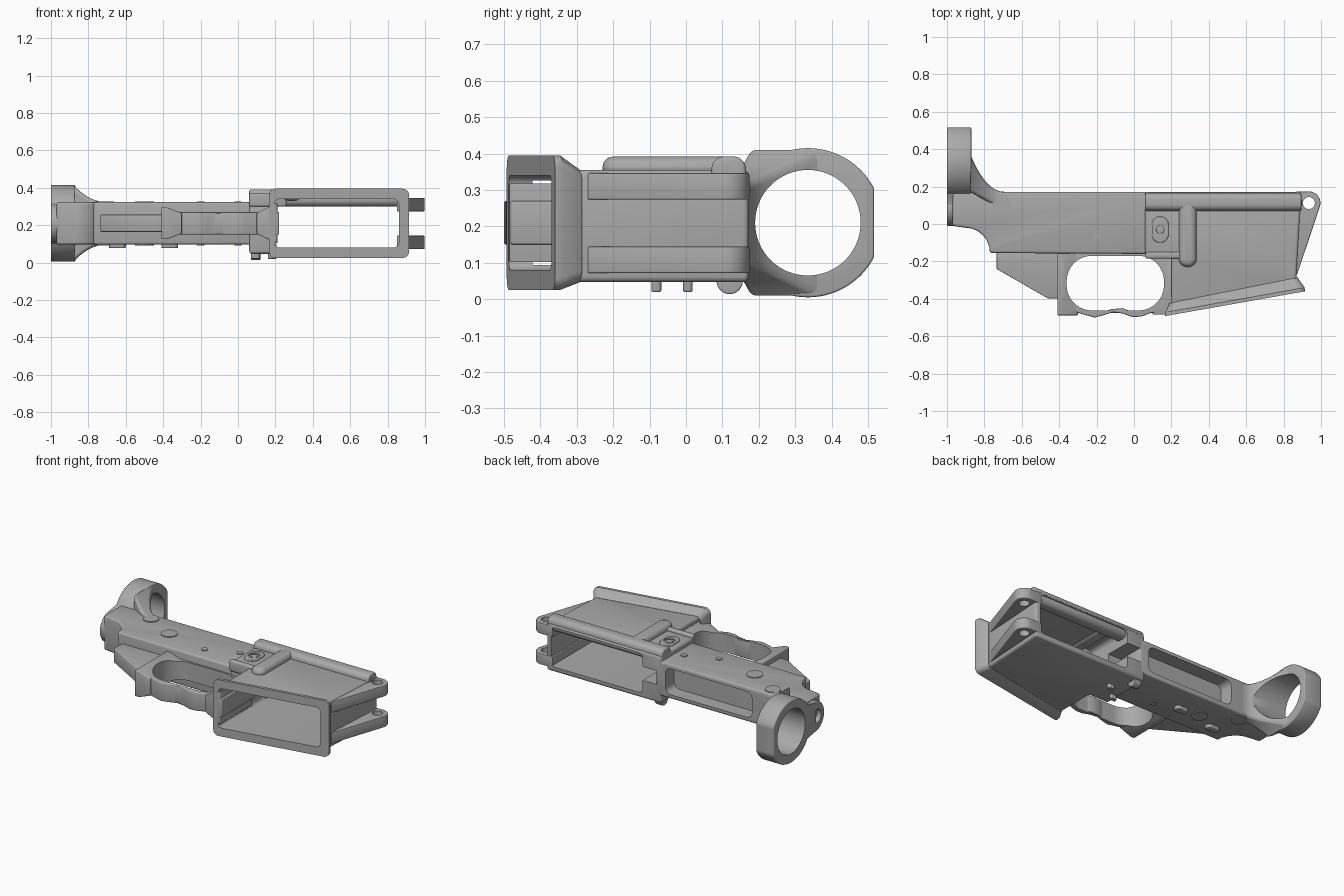
import bpy, bmesh
from math import cos, sin, pi

cube = bpy.data.objects.get("Cube")
if cube:
    bpy.data.objects.remove(cube, do_unlink=True)

grey = bpy.data.materials.new("matte grey")
grey.use_nodes = True
grey.diffuse_color = (0.4, 0.4, 0.4, 1)
grey.node_tree.nodes["Principled BSDF"].inputs["Base Color"].default_value = (0.4, 0.4, 0.4, 1)

MID = 0.21  # height of the mirror plane


# --- helpers ---
def apply(ob, mod):
    bpy.context.view_layer.objects.active = ob
    bpy.ops.object.modifier_apply(modifier=mod.name)


def loft(name, rings):
    """Skin closed rings of equal point count and cap the ends."""
    bm = bmesh.new()
    loops = [[bm.verts.new(p) for p in ring] for ring in rings]
    n = len(loops[0])
    for a, b in zip(loops, loops[1:]):
        for i in range(n):
            j = (i + 1) % n
            bm.faces.new((a[i], a[j], b[j], b[i]))
    bm.faces.new(loops[0])
    bm.faces.new(loops[-1])
    bmesh.ops.recalc_face_normals(bm, faces=bm.faces)
    mesh = bpy.data.meshes.new(name)
    bm.to_mesh(mesh)
    bm.free()
    mesh.materials.append(grey)
    ob = bpy.data.objects.new(name, mesh)
    bpy.context.collection.objects.link(ob)
    return ob


def prism(name, pts, lo, hi, axis="z", bevel=0):
    """Extrude a profile along an axis, with optionally rounded edges."""
    place = {"x": lambda u, v, w: (w, u, v),
             "y": lambda u, v, w: (u, w, v),
             "z": lambda u, v, w: (u, v, w)}[axis]
    ob = loft(name, [[place(u, v, w) for u, v in pts] for w in (lo, hi)])
    if bevel:
        mod = ob.modifiers.new("round", "BEVEL")
        mod.width, mod.segments, mod.angle_limit = bevel, 3, 0.7
        apply(ob, mod)
    return ob


def arc(u, v, r, start=0, end=2 * pi, n=48):
    full = abs(end - start) > 6.2
    steps = n if full else n - 1
    return [(u + r * cos(start + (end - start) * i / steps),
             v + r * sin(start + (end - start) * i / steps)) for i in range(n)]


def rounded(u0, u1, v0, v1, r, n=8):
    pts = []
    for k, (u, v) in enumerate([(u1 - r, v1 - r), (u0 + r, v1 - r),
                                (u0 + r, v0 + r), (u1 - r, v0 + r)]):
        pts += arc(u, v, r, k * pi / 2, (k + 1) * pi / 2, n)
    return pts


def cut(targets, cutter):
    cutter.hide_render = True
    for ob in targets:
        mod = ob.modifiers.new("cut", "BOOLEAN")
        mod.operation, mod.solver, mod.object = "DIFFERENCE", "EXACT", cutter
        apply(ob, mod)
    bpy.data.objects.remove(cutter, do_unlink=True)


# --- main body with curved underside at the rear ---
under = [(-0.9 + 0.13 * sin(t * pi / 12), -0.155 + 0.135 * cos(t * pi / 12)) for t in range(7)]
body = prism("main_body", [(0.1, 0.172), (-0.97, 0.172), (-0.97, -0.01)] + under
             + [(0.1, -0.16)], 0.097, 0.323, bevel=0.012)

# --- rear ring, its lower lobe and the flared web ahead of it ---
ring_pts = [(min(y, 0.517), z) for y, z in arc(0.335, MID, 0.205, n=80)]
ring = prism("rear_ring", ring_pts, -1, -0.87, "x", 0.006)
neck = prism("ring_neck", [(0.08, 0.115), (0.17, 0.1), (0.25, 0.025), (0.32, 0.01),
                           (0.32, 0.41), (0.25, 0.395), (0.17, 0.32), (0.08, 0.305)],
             -1, -0.87, "x")
lobe = prism("lower_lobe", arc(0.09, MID, 0.1), -1, -0.85, "x", 0.006)
sections = []
for i in range(11):
    t = i / 10
    ease = (1 - t) ** 2.2
    half = 0.112 + 0.088 * ease
    top = 0.172 + 0.2 * ease
    low = 0.17 - 0.1 * t
    sections.append([(-0.875 + 0.185 * t, y, z) for y, z in
                     rounded(low, top, MID - half, MID + half, 0.024)])
web = loft("flared_web", sections)
cut([ring, neck, web], prism("bore_cutter", arc(0.335, MID, 0.145, n=64), -1.1, -0.6, "x"))
cut([lobe], prism("lobe_dimple_cutter", arc(0.07, MID, 0.045), -1.1, -0.96, "x"))

# --- shallow top recess ---
cut([body], prism("recess_cutter", rounded(-0.6, 0.03, 0.125, 0.295, 0.04), 0.08, 0.3, "y"))

# --- front housing, open top to bottom ---
housing = prism("front_housing", [(0.06, 0.172), (0.895, 0.172), (0.87, -0.25), (0.865, -0.345),
                                  (0.2, -0.455), (0.2, -0.17), (0.06, -0.17)],
                0.047, 0.355, bevel=0.015)


def flare_ring(x0, x1, z0, z1, lift, tilt):
    return [(x, -0.49 + lift + (x - 0.18) * tilt, z)
            for x, z in rounded(x0, x1, z0, z1, 0.035)]


flare = loft("mouth_flare", [flare_ring(0.165, 0.915, 0.025, 0.395, 0, 0.177),
                             flare_ring(0.168, 0.912, 0.025, 0.395, 0.02, 0.177),
                             flare_ring(0.19, 0.875, 0.046, 0.356, 0.065, 0.2)])
cut([housing, flare], prism("well_cutter", rounded(0.195, 0.86, 0.08, 0.34, 0.03), -0.6, 0.3, "y"))
cut([housing], prism("slot_cutter", rounded(0.03, 0.25, 0.165, 0.255, 0.02), 0.0, 0.3, "y"))

# --- pair of front hinge lugs ---
lug_pts = ([(0.85, 0.172)] + arc(0.935, 0.112, 0.062, pi / 2, -0.35, 16)
           + [(0.872, -0.27), (0.85, -0.27)])
for side, low in (("right", 0.072), ("left", 0.274)):
    lug = prism(side + "_front_lug", lug_pts, low, low + 0.072, bevel=0.004)
    cut([lug], prism("lug_hole_cutter", arc(0.935, 0.112, 0.032), -0.1, 0.6))

# --- finger guard with wavy underside ---
wave = [(-0.41 + 0.05 * i, -0.485 - 0.015 * cos((i - 4) * pi / 2.2) * (0 < i < 12))
        for i in range(13)]
guard = prism("finger_guard", [(-0.41, -0.14)] + wave + [(0.22, -0.482), (0.22, -0.14)],
              0.15, 0.27, bevel=0.006)
post = prism("rear_guard_post", [(-0.41, 0.125), (-0.38, 0.125), (-0.3, 0.155),
                                 (-0.3, 0.265), (-0.38, 0.295), (-0.41, 0.295)],
             -0.488, -0.15, "y", 0.005)
front_post = prism("front_guard_post", [(0.1, 0.155), (0.21, 0.1), (0.21, 0.32), (0.1, 0.265)],
                   -0.485, -0.15, "y", 0.005)
cut([guard, post, front_post],
    prism("guard_cutter", rounded(-0.36, 0.16, -0.462, -0.17, 0.135, 14), 0, 0.5))
ridge = prism("guard_finger_ridge", [(-0.18, -0.475), (-0.12, -0.455), (-0.06, -0.45),
                                     (0.0, -0.475)], 0.155, 0.265, bevel=0.004)

# --- wedge under the rear of the body ---
wedge = prism("grip_wedge", [(-0.735, -0.15), (-0.735, -0.24), (-0.46, -0.398),
                             (-0.4, -0.398), (-0.4, -0.15)], 0.165, 0.257, bevel=0.004)

# --- raised rail, ridge and button surround on the left face ---
prism("side_rail", rounded(0.07, 0.165, 0.3, 0.392, 0.035), 0.06, 0.895, "x", 0.01)
prism("upright_ridge", rounded(0.24, 0.335, -0.23, 0.13, 0.045), 0.33, 0.392, bevel=0.03)
prism("lower_rib", rounded(0.06, 0.26, -0.185, -0.15, 0.015), 0.3, 0.372, bevel=0.01)
surround = prism("button_surround", rounded(0.095, 0.185, -0.1, 0.04, 0.044), 0.33, 0.365, bevel=0.005)
cut([surround], prism("button_cutter", arc(0.14, -0.03, 0.034), 0.357, 0.5))
prism("button", arc(0.14, -0.03, 0.022), 0.34, 0.362, bevel=0.003)
prism("rail_end_cap", arc(0.115, 0.355, 0.014, n=24), 0.89, 0.899, "x")

# --- ears and bumps on the right face ---
prism("rear_ear", rounded(0.07, 0.115, -0.095, -0.068, 0.01), 0.02, 0.1, bevel=0.004)
prism("front_ear", rounded(0.16, 0.205, -0.008, 0.018, 0.01), 0.02, 0.1, bevel=0.004)
prism("round_ear", arc(0.12, 0.05, 0.036), 0.07, 0.12, "x", 0.004)
prism("stop_bump", rounded(-0.41, -0.32, -0.03, 0.02, 0.022), 0.077, 0.12, bevel=0.006)
prism("rear_bump", rounded(-0.69, -0.6, -0.08, -0.03, 0.022), 0.077, 0.12, bevel=0.006)

# --- decorative pin heads on both faces ---
for label, x, y, r in (("rear_pin", -0.71, 0.11, 0.048), ("large_pin", -0.5, 0.0, 0.05),
                       ("small_pin", -0.2, -0.06, 0.02), ("front_pin", 0.0, 0.02, 0.02)):
    for side, low in (("left", 0.32), ("right", 0.092)):
        prism(side + "_" + label, arc(x, y, r, n=32), low, low + 0.008)

# --- smooth the rounded faces, keep the edges sharp ---
bpy.ops.object.select_all(action="DESELECT")
for ob in bpy.context.collection.objects:
    if ob.type == "MESH" and ob.data.materials and ob.data.materials[0] == grey:
        ob.select_set(True)
        bpy.context.view_layer.objects.active = ob
bpy.ops.object.shade_smooth_by_angle(angle=0.6)
